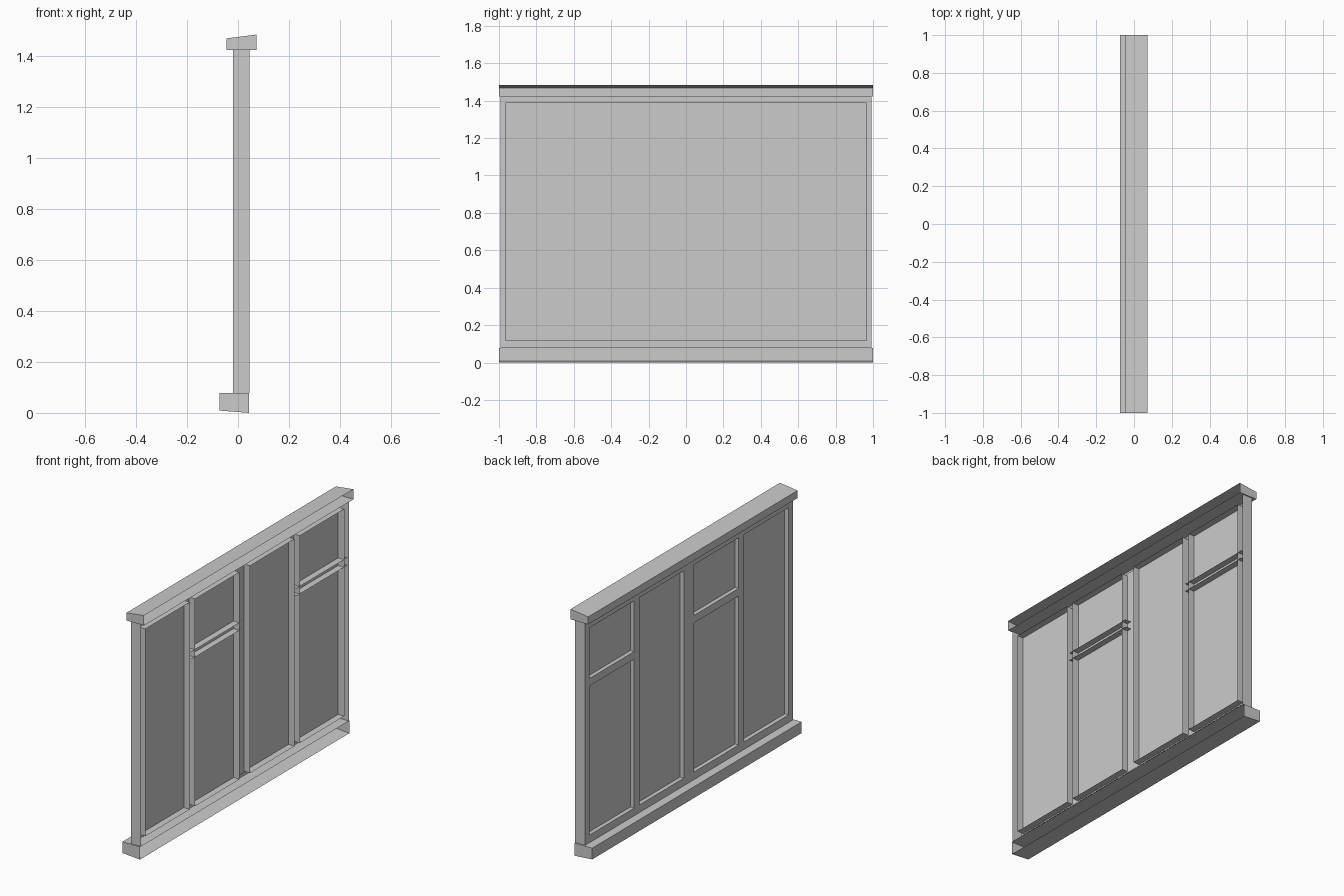
import bpy, bmesh

if "Cube" in bpy.data.objects:
    bpy.data.objects.remove(bpy.data.objects["Cube"])


def finish(name, bm):
    mesh = bpy.data.meshes.new(name)
    bm.to_mesh(mesh)
    bm.free()
    obj = bpy.data.objects.new(name, mesh)
    bpy.context.collection.objects.link(obj)
    return obj


def open_profile(name, pts, y0, y1, caps=True):
    """Open (x, z) profile swept along y, with its +x side left open."""
    bm = bmesh.new()
    a = [bm.verts.new((x, y0, z)) for x, z in pts]
    b = [bm.verts.new((x, y1, z)) for x, z in pts]
    for i in range(len(pts) - 1):
        bm.faces.new((a[i], b[i], b[i + 1], a[i + 1]))
    if caps:
        bm.faces.new(a)
        bm.faces.new(b[::-1])
    return finish(name, bm)


FRONT, BACK = -0.02, 0.046
BOTTOM, TOP = 0.077, 1.422

# Sill and head moulding, hollow towards +x
open_profile("sill", [(0.044, 0.077), (-0.073, 0.077), (-0.073, 0.009), (0.044, 0.0)], -1, 1)
open_profile("head", [(0.072, 1.483), (-0.046, 1.468), (-0.046, 1.422), (0.072, 1.422)], -1, 1)

# Frame: front sheet with four openings, every border folded back
ys = [-0.993, -0.95, -0.525, -0.475, -0.05, 0.05, 0.475, 0.525, 0.95, 0.993]
zs = [BOTTOM, 0.123, 1.376, TOP]
bm = bmesh.new()
grid = [[bm.verts.new((FRONT, y, z)) for z in zs] for y in ys]
for i in range(len(ys) - 1):
    for j in range(3):
        if j == 1 and i % 2 == 1 and i != 4:
            continue
        if j == 1 and i in (1, 3, 5, 7):
            continue
        bm.faces.new((grid[i][j], grid[i][j + 1], grid[i + 1][j + 1], grid[i + 1][j]))
rim = [e for e in bm.edges if e.is_boundary]
ext = bmesh.ops.extrude_edge_only(bm, edges=rim)
moved = [v for v in ext["geom"] if isinstance(v, bmesh.types.BMVert)]
bmesh.ops.translate(bm, verts=moved, vec=(BACK - FRONT, 0, 0))
finish("window_frame", bm)

# Transom bars in two of the panels, running into the stiles
bar = [(0.044, 1.069), (-0.019, 1.069), (-0.019, 1.023), (0.044, 1.023)]
for side, (y0, y1) in {"left": (-0.505, -0.02), "right": (0.495, 0.98)}.items():
    open_profile("transom_bar_" + side, bar, y0, y1, caps=False)

# Single pane running behind all the openings
bm = bmesh.new()
bm.faces.new([bm.verts.new((0.005, y, z)) for y, z in
              ((-0.966, 0.115), (0.964, 0.115), (0.964, 1.39), (-0.966, 1.39))])
finish("pane", bm)
